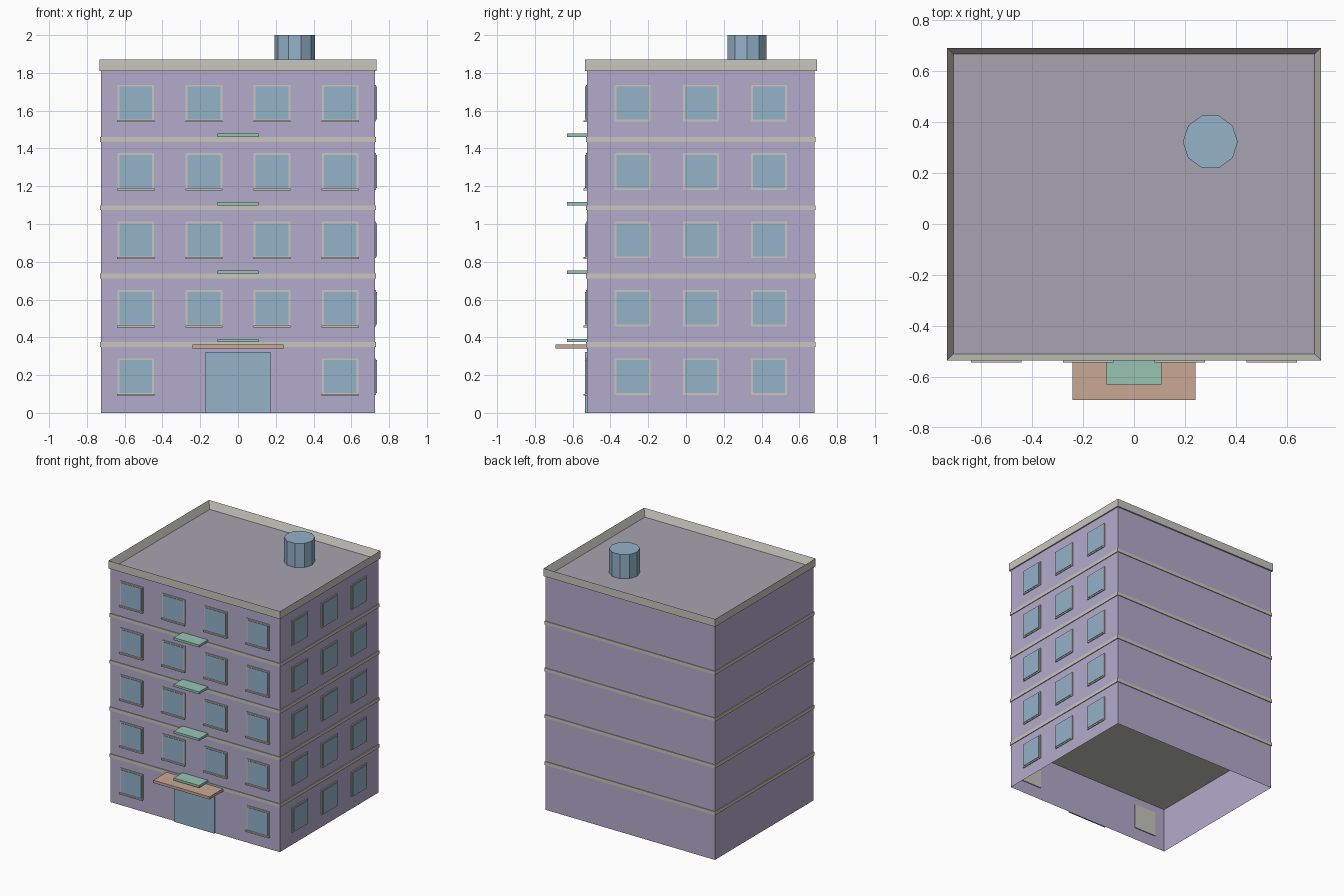
import bpy
import bmesh
from mathutils import Matrix, Vector

if "Cube" in bpy.data.objects:
    bpy.data.objects.remove(bpy.data.objects["Cube"], do_unlink=True)


def material(name, rgb):
    """Flat material from display colour values."""
    linear = [((c / 255 + 0.055) / 1.055) ** 2.4 for c in rgb] + [1.0]
    mat = bpy.data.materials.new(name)
    mat.use_nodes = True
    mat.diffuse_color = linear
    bsdf = next(n for n in mat.node_tree.nodes if n.type == "BSDF_PRINCIPLED")
    bsdf.inputs["Base Color"].default_value = linear
    return mat


LILAC = material("lilac wall", (180, 171, 203))
STONE = material("pale stone", (199, 198, 190))
BLUE = material("window blue", (147, 178, 201))
GREEN = material("balcony green", (151, 197, 180))
CLAY = material("canopy clay", (202, 169, 149))
ROOF = material("roof grey", (168, 164, 177))


def finish(name, bm, *mats):
    mesh = bpy.data.meshes.new(name)
    bm.to_mesh(mesh)
    bm.free()
    for mat in mats:
        mesh.materials.append(mat)
    obj = bpy.data.objects.new(name, mesh)
    bpy.context.collection.objects.link(obj)
    return obj


def add_box(bm, x, y, z):
    """Box spanning the (low, high) ranges on each axis."""
    spans = (x, y, z)
    centre = Vector([(a + b) / 2 for a, b in spans])
    size = [b - a for a, b in spans] + [1]
    return bmesh.ops.create_cube(
        bm, size=1, matrix=Matrix.Translation(centre) @ Matrix.Diagonal(size))["verts"]


def boxes(name, mat, spans):
    bm = bmesh.new()
    for s in spans:
        add_box(bm, *s)
    return finish(name, bm, mat)


def around(c, half):
    return (c - half, c + half)


# Main dimensions
FLOORS, STOREY = 5, 0.362
HALF_W, MID_Y, HALF_D = 0.724, 0.0785, 0.602
FRONT, SIDE = MID_Y - HALF_D, HALF_W
EAVES = FLOORS * STOREY
TOP = 1.87

# Walls, open underneath
bm = bmesh.new()
add_box(bm, around(0, HALF_W), around(MID_Y, HALF_D), (0, EAVES))
bm.faces.ensure_lookup_table()
bottom = min(bm.faces, key=lambda f: f.calc_center_median().z)
bmesh.ops.delete(bm, geom=[bottom], context="FACES_ONLY")
finish("walls", bm, LILAC)

# Floor slabs showing as bands on the walls
boxes("floor_bands", STONE, [
    (around(0, HALF_W + 0.006), around(MID_Y, HALF_D + 0.006), around(i * STOREY, 0.013))
    for i in range(1, FLOORS)])

# Parapet with sunken roof
bm = bmesh.new()
add_box(bm, around(0, HALF_W + 0.01), around(MID_Y, HALF_D + 0.012), (EAVES, TOP))
deck = max(bm.faces, key=lambda f: f.calc_center_median().z)
bmesh.ops.inset_region(bm, faces=[deck], thickness=0.034)
for v in deck.verts:
    v.co.z = EAVES + 0.003
deck.material_index = 1
finish("parapet_and_roof", bm, STONE, ROOF)

# Water tank
bm = bmesh.new()
tank_h = 2 - EAVES
bmesh.ops.create_cone(bm, cap_ends=True, segments=10, radius1=0.108, radius2=0.108,
                      depth=tank_h,
                      matrix=Matrix.Translation((0.3, 0.323, EAVES + tank_h / 2)))
# Put corners on the x axis
if not any(abs(v.co.y - 0.323) < 0.001 for v in bm.verts):
    bmesh.ops.rotate(bm, verts=bm.verts, cent=(0.3, 0.323, 0),
                     matrix=Matrix.Rotation(0.314159, 3, "Z"))
finish("roof_tank", bm, BLUE)

# Windows: front columns skip the doorway, side columns fill every storey
frames, panes, sills = [], [], []
for floor in range(FLOORS):
    z = floor * STOREY + 0.192
    for x in (-0.541, -0.18, 0.18, 0.541):
        if floor == 0 and abs(x) < 0.3:
            continue
        frames.append((around(x, 0.097), around(FRONT, 0.007), around(z, 0.097)))
        panes.append((around(x, 0.087), (FRONT - 0.011, FRONT), around(z, 0.087)))
        sills.append((around(x, 0.099), (FRONT - 0.02, FRONT), around(z - 0.096, 0.005)))
    for step in (-1, 0, 1):
        y = MID_Y + step * 0.361
        frames.append((around(SIDE, 0.007), around(y, 0.095), around(z, 0.097)))
        panes.append(((SIDE, SIDE + 0.011), around(y, 0.085), around(z, 0.087)))
boxes("window_frames", STONE, frames)
boxes("window_panes", BLUE, panes)
boxes("window_sills", STONE, sills)

# Entrance
boxes("front_door", BLUE, [(around(0, 0.172), (FRONT - 0.011, FRONT - 0.001), (0, 0.322))])
boxes("door_canopy", CLAY, [(around(0, 0.241), (-0.692, FRONT), (0.342, 0.363))])

# Small ledges above each band
boxes("balcony_ledges", GREEN, [
    (around(0, 0.109), (-0.631, FRONT), around(i * STOREY + 0.021, 0.009))
    for i in range(1, FLOORS)])
